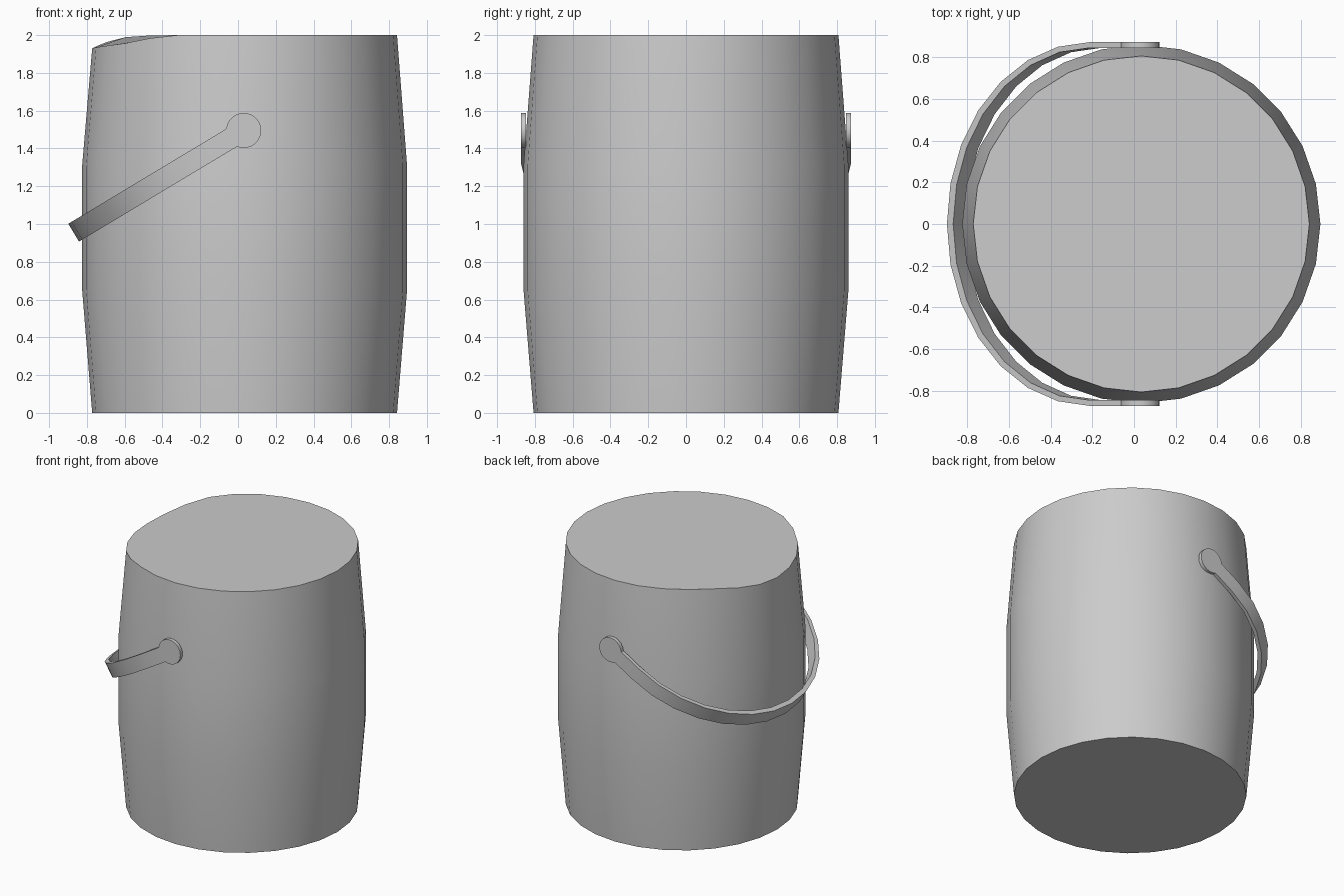
import bpy
import bmesh
from math import sin, cos, pi, radians
from mathutils import Vector

if "Cube" in bpy.data.objects:
    bpy.data.objects.remove(bpy.data.objects["Cube"])

SIDES = 28
CX = 0.035          # barrel axis

grey = bpy.data.materials.new("plain_grey")
grey.use_nodes = True
GREY = (0.6, 0.6, 0.6, 1)
grey.diffuse_color = GREY
grey.node_tree.nodes["Principled BSDF"].inputs["Base Color"].default_value = GREY


def finish(name, bm):
    """Turn a bmesh into a smooth-shaded object with sharp rims."""
    bmesh.ops.recalc_face_normals(bm, faces=bm.faces)
    mesh = bpy.data.meshes.new(name)
    bm.to_mesh(mesh)
    bm.free()
    mesh.materials.append(grey)
    obj = bpy.data.objects.new(name, mesh)
    bpy.context.collection.objects.link(obj)
    bpy.ops.object.select_all(action='DESELECT')
    obj.select_set(True)
    bpy.context.view_layer.objects.active = obj
    bpy.ops.object.shade_smooth_by_angle(angle=radians(30))
    return obj


# Barrel body: bulged profile, with the rim sagging on one side
bm = bmesh.new()
sag = {14: .07, 13: .06, 12: .036, 11: .011, 10: .002,
       15: .065, 16: .056, 17: .043, 18: .017}
rings = []
for r, z in ((.807, 0), (.86, .65), (.86, 1.31), (.807, 2)):
    ring = []
    for i in range(SIDES):
        a = 2 * pi * i / SIDES
        drop = sag.get(i, 0) if z == 2 else 0
        ring.append(bm.verts.new((CX + r * cos(a), r * sin(a), z - drop)))
    rings.append(ring)
for low, high in zip(rings, rings[1:]):
    for i in range(SIDES):
        j = (i + 1) % SIDES
        bm.faces.new((low[i], low[j], high[j], high[i]))
bm.faces.new(rings[0][::-1])
bm.faces.new(rings[-1])
finish("barrel_body", bm)

# Swinging handle: flat strap in a tilted plane, round tab at each pivot
TILT = radians(31)
PIVOT = Vector((.03, 0, 1.495))
U = Vector((-cos(TILT), 0, -sin(TILT)))     # along the strap
V = Vector((-sin(TILT), 0, cos(TILT)))      # across its width
HALF, TAB_R = .055, .093
OUTER_Y, INNER_Y = .873, .846
BEND = .25                                  # where the curve starts
neck = (TAB_R ** 2 - HALF ** 2) ** .5

bm = bmesh.new()


def point(u, v, y):
    return bm.verts.new(PIVOT + U * u + V * v + Vector((0, y, 0)))


def section(outer, inner):
    """Four corners of the strap, each argument being (u, y)."""
    return [point(outer[0], -HALF, outer[1]), point(outer[0], HALF, outer[1]),
            point(inner[0], HALF, inner[1]), point(inner[0], -HALF, inner[1])]


sections = [section((neck, OUTER_Y), (neck, INNER_Y))]
for i in range(15):
    a = pi * i / 14
    sections.append(section((BEND + .80 * sin(a), OUTER_Y * cos(a)),
                            (BEND + .765 * sin(a), INNER_Y * cos(a))))
sections.append(section((neck, -OUTER_Y), (neck, -INNER_Y)))
for s, t in zip(sections, sections[1:]):
    for i in range(4):
        j = (i + 1) % 4
        bm.faces.new((s[i], s[j], t[j], t[i]))

# Round tabs continue from both strap ends
start = math_angle = Vector((neck, HALF)).angle(Vector((1, 0)))
STEPS = 18
for sec, sign in ((sections[0], 1), (sections[-1], -1)):
    out_arc, in_arc = [sec[1]], [sec[2]]
    for i in range(1, STEPS):
        a = start + (2 * pi - 2 * start) * i / STEPS
        u, v = TAB_R * cos(a), TAB_R * sin(a)
        out_arc.append(point(u, v, sign * OUTER_Y))
        in_arc.append(point(u, v, sign * INNER_Y))
    out_arc.append(sec[0])
    in_arc.append(sec[3])
    bm.faces.new(out_arc)
    bm.faces.new(in_arc[::-1])
    for i in range(STEPS):
        bm.faces.new((out_arc[i], in_arc[i], in_arc[i + 1], out_arc[i + 1]))
finish("handle", bm)
